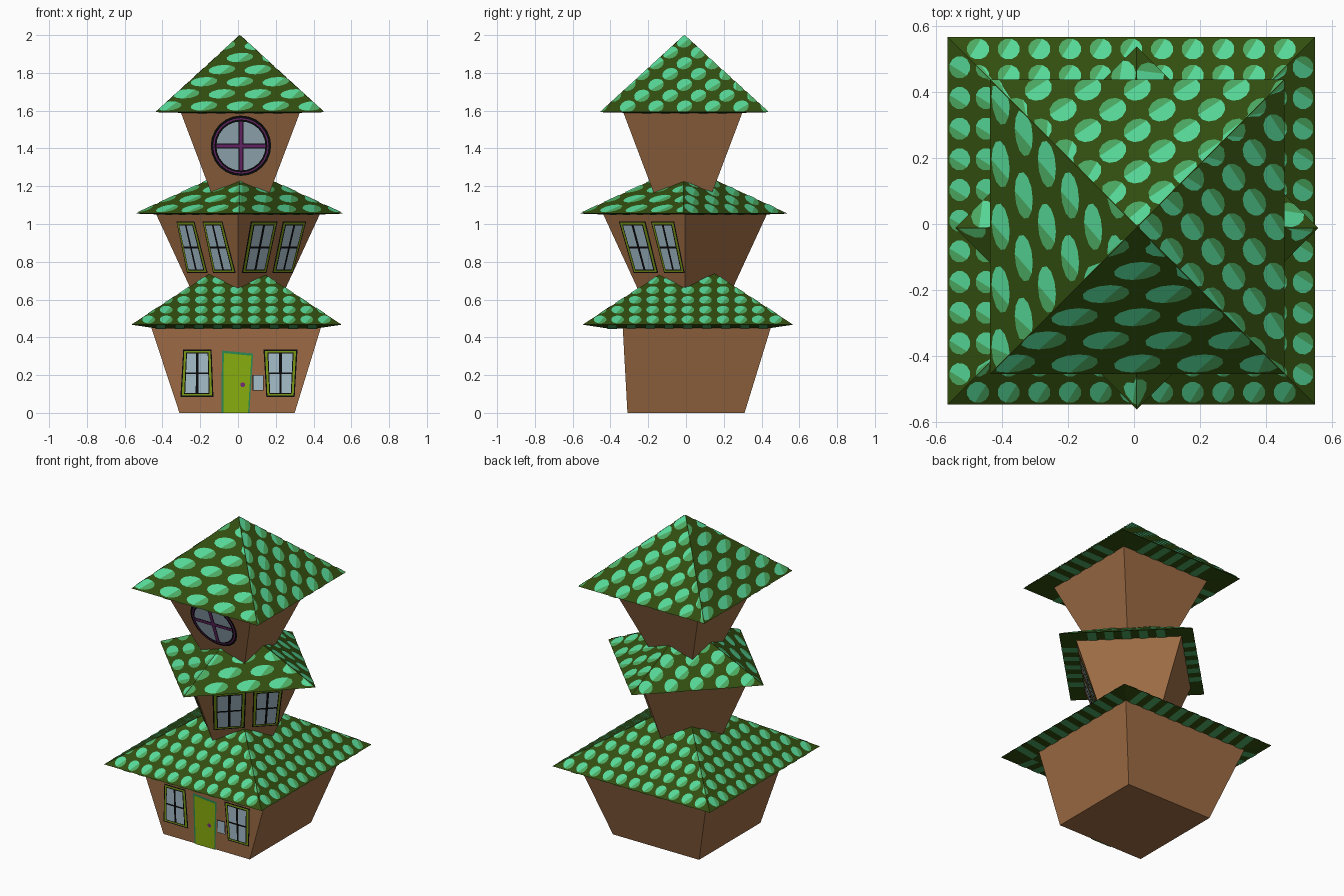
import bpy, math
from mathutils import Vector

if "Cube" in bpy.data.objects:
    bpy.data.objects.remove(bpy.data.objects["Cube"])

# ---- flat colours (sRGB bytes converted to linear) ----
def lin(c):
    c /= 255
    return c / 12.92 if c <= 0.04045 else ((c + 0.055) / 1.055) ** 2.4

PALETTE = {
    "wall_brown": (160, 110, 70), "roof_dark_green": (50, 78, 15),
    "shingle_light_green": (86, 216, 152), "shingle_mid_green": (76, 170, 98),
    "frame_black": (12, 10, 12), "glass_blue": (170, 195, 208),
    "frame_olive": (125, 155, 22), "door_lime": (140, 178, 15),
    "trim_teal": (45, 140, 85), "frame_purple": (120, 45, 120),
}
MATS = []
for name, rgb in PALETTE.items():
    m = bpy.data.materials.new(name)
    m.diffuse_color = (*[lin(c) for c in rgb], 1)
    m.use_nodes = True
    m.node_tree.nodes["Principled BSDF"].inputs["Base Color"].default_value = m.diffuse_color
    MATS.append(m)
BROWN, DARK, LIGHT, MID, BLACK, GLASS, OLIVE, LIME, TEAL, PURPLE = range(10)
Z = Vector((0, 0, 1))


class Part:
    """Collects polygons with a colour each, then becomes one object."""
    def __init__(self, name):
        self.name, self.v, self.f, self.m = name, [], [], []

    def poly(self, pts, mat):
        n = len(self.v)
        self.v += [tuple(p) for p in pts]
        self.f.append(list(range(n, n + len(pts))))
        self.m.append(mat)

    def done(self):
        used = sorted(set(self.m))
        me = bpy.data.meshes.new(self.name)
        me.from_pydata(self.v, [], self.f)
        for i in used:
            me.materials.append(MATS[i])
        for p, i in zip(me.polygons, self.m):
            p.material_index = used.index(i)
        bpy.context.collection.objects.link(bpy.data.objects.new(self.name, me))


def axes(deg):
    a = math.radians(deg)
    d = Vector((math.sin(a), -math.cos(a), 0))
    return d, Z.cross(d)


def face_plane(centre, deg, r0, s):
    """Sloping face: maps (sideways, height, lift) to a point in space."""
    d, u_dir = axes(deg)
    n = (d - Z * s).normalized()
    c = Vector((*centre, 0))
    return lambda u, z, lift=0.0: c + u_dir * u + d * (r0 + s * z) + Z * z + n * lift


def solid(name, rings, mat, apex=None):
    """Closed stack of four-sided rings, bottom to top, with optional apex."""
    p = Part(name)
    p.poly(rings[0][::-1], mat)
    for a, b in zip(rings, rings[1:]):
        for i in range(4):
            j = (i + 1) % 4
            p.poly([a[i], a[j], b[j], b[i]], mat)
    if apex:
        for i in range(4):
            p.poly([rings[-1][i], rings[-1][(i + 1) % 4], apex], mat)
    else:
        p.poly(rings[-1], mat)
    p.done()


def rect(x0, x1, y0, y1, z):
    return [(x0, y0, z), (x1, y0, z), (x1, y1, z), (x0, y1, z)]


def square(c, half, deg, z):
    d, u = axes(deg)
    return [(c[0] + (d * a + u * b).x * half, c[1] + (d * a + u * b).y * half, z)
            for a, b in ((1, -1), (1, 1), (-1, 1), (-1, -1))]


# ---- walls of the three storeys ----
T2, T3 = (0, -0.005), (0.0125, -0.0165)
r2 = lambda z: -0.0375 + 0.327 * z
r3 = lambda z: -0.286 + 0.378 * z
solid("lower_walls", [rect(-0.31, 0.30, -0.31, 0.31, 0),
                      rect(-0.46, 0.44, -0.335, 0.45, 0.455)], BROWN)
solid("middle_walls", [square(T2, r2(z), 45, z) for z in (0.55, 1.055)], BROWN)
solid("upper_walls", [square(T3, r3(z), 0, z) for z in (1.1, 1.592)], BROWN)

# ---- roofs with shingles ----
# shingle layout: sideways step, slope step, half width, half length, turn, stagger
SMALL = (0.093, 0.095, 0.034, 0.038, 0.0, 0.0)
LONG = (0.19, 0.095, 0.072, 0.036, 0.15, 0.5)
ROUND = (0.15, 0.085, 0.040, 0.050, -0.4, 0.5)


def shingle_face(part, centre, deg, half, z0, ztop, layout):
    du, dv, w, l, rot, stag = layout
    s = -half / (ztop - z0)
    P = face_plane(centre, deg, half - s * z0, s)
    L = math.hypot(1, s)
    steps = 12
    for row in range(int((ztop - z0) * L / dv) + 1):
        v = (row + 0.48) * dv
        for col in range(-8, 9):
            u = (col + stag * (row % 2)) * du
            pts = []
            for k in range(steps):
                t = 2 * math.pi * (k + 0.5) / steps - 2.1
                a, b = w * math.cos(t), l * math.sin(t)
                z = z0 + (v + a * math.sin(rot) + b * math.cos(rot)) / L
                z = min(max(z, z0 + 0.001), ztop - 0.001)
                lim = half * (ztop - z) / (ztop - z0)
                x = u + a * math.cos(rot) - b * math.sin(rot)
                pts.append((min(max(x, -lim), lim), z))
            area = sum(p[0] * q[1] - q[0] * p[1]
                       for p, q in zip(pts, pts[1:] + pts[:1])) / 2
            if area < 0.0003:
                continue
            pts = [P(x, z, 0.003) for x, z in pts]
            part.poly(pts[:6], MID)              # lower right edge of shingle
            part.poly(pts[5:] + pts[:1], LIGHT)


def roof(name, c, half, deg, z0, ztop, inner, zin, layouts):
    solid(name, [square(c, inner, deg, zin), square(c, half, deg, z0)],
          DARK, (c[0], c[1], ztop))
    part = Part(name + "_shingles")
    for k in range(4):
        a = deg + 90 * k
        shingle_face(part, c, a, half, z0, ztop, layouts[k])
        # stripes under the eaves
        d, u = axes(a)
        n = int(inner / 0.1)
        for i in range(-n, n + 1):
            part.poly([Vector((*c, z - 0.003)) + d * r + u * (i * 0.1 + e)
                       for r, z, e in ((inner, zin, -0.025), (half, z0, -0.025),
                                       (half, z0, 0.025), (inner, zin, 0.025))][::-1], MID)
    part.done()


MIXED = (LONG, ROUND, ROUND, LONG)
roof("lower_roof", (-0.008, 0.01), 0.557, 0, 0.467, 0.83, 0.43, 0.448, [SMALL] * 4)
roof("middle_roof", (0.008, -0.012), 0.389, 45, 1.055, 1.31, 0.29, 1.05, MIXED)
roof("upper_roof", (0.01, -0.0085), 0.446, 0, 1.592, 2.0, 0.29, 1.588, MIXED)

# ---- windows ----
def window(part, P, top, bottom, z0, z1):
    def q(a0, a1, b0, b1, mat, lift):
        def at(a, b):
            lo = bottom[0] + (bottom[1] - bottom[0]) * a
            hi = top[0] + (top[1] - top[0]) * a
            return P(lo + (hi - lo) * b, z0 + (z1 - z0) * b, lift)
        part.poly([at(a0, b0), at(a1, b0), at(a1, b1), at(a0, b1)], mat)
    q(0, 1, 0, 1, BLACK, 0.002)
    q(0.04, 0.96, 0.025, 0.975, OLIVE, 0.0035)
    q(0.11, 0.89, 0.06, 0.94, BLACK, 0.005)
    for a in (0.14, 0.54):
        for b in (0.08, 0.52):
            q(a, a + 0.32, b, b + 0.40, GLASS, 0.0065)


front = face_plane((0, 0), 0, 0.31, 0.056)
part = Part("lower_windows")
window(part, front, (-0.29, -0.14), (-0.305, -0.13), 0.085, 0.335)
window(part, front, (0.135, 0.315), (0.15, 0.30), 0.085, 0.335)
part.done()

part = Part("middle_windows")
right_face = face_plane(T2, 45, -0.0375, 0.327)
left_face = face_plane(T2, -45, -0.0375, 0.327)
window(part, right_face, (-0.20, 0.0), (-0.178, 0.006), 0.74, 1.015)
window(part, right_face, (0.04, 0.215), (0.05, 0.204), 0.74, 1.015)
window(part, left_face, (-0.165, -0.03), (-0.175, -0.02), 0.74, 1.015)
window(part, left_face, (0.03, 0.18), (0.02, 0.19), 0.74, 1.015)
part.done()


def disc(part, P, u, z, r, mat, lift, n=24):
    part.poly([P(u + r * math.cos(2 * math.pi * k / n),
                 z + r * math.sin(2 * math.pi * k / n), lift) for k in range(n)], mat)


def quad(part, P, pts, mat, lift):
    part.poly([P(u, z, lift) for u, z in pts], mat)


def box(u, z, a, b):
    return [(u - a, z - b), (u + a, z - b), (u + a, z + b), (u - a, z + b)]


# round window in the top storey
upper = face_plane(T3, 0, -0.286, 0.378)
part = Part("round_window")
for i, (r, mat) in enumerate(((0.16, BLACK), (0.147, PURPLE), (0.14, BLACK), (0.13, GLASS))):
    disc(part, upper, 0.003, 1.415, r, mat, 0.002 + 0.0013 * i)
for i, (w, mat) in enumerate(((0.013, BLACK), (0.008, PURPLE))):
    quad(part, upper, box(0.003, 1.415, w, 0.13), mat, 0.0073 + 0.0012 * i)
    quad(part, upper, box(0.003, 1.415, 0.13, w), mat, 0.0075 + 0.0012 * i)
part.done()

# ---- door, knob and blank sign ----
part = Part("door")
quad(part, front, [(-0.088, 0), (0.06, 0), (0.08, 0.315), (-0.085, 0.33)], TEAL, 0.004)
quad(part, front, [(-0.078, 0), (0.053, 0), (0.071, 0.303), (-0.075, 0.317)], LIME, 0.006)
disc(part, front, 0.025, 0.15, 0.013, PURPLE, 0.008, 10)
part.done()

part = Part("sign_plate")
quad(part, front, box(0.107, 0.16, 0.029, 0.042), BLACK, 0.003)
quad(part, front, box(0.107, 0.16, 0.025, 0.038), GLASS, 0.005)
part.done()
